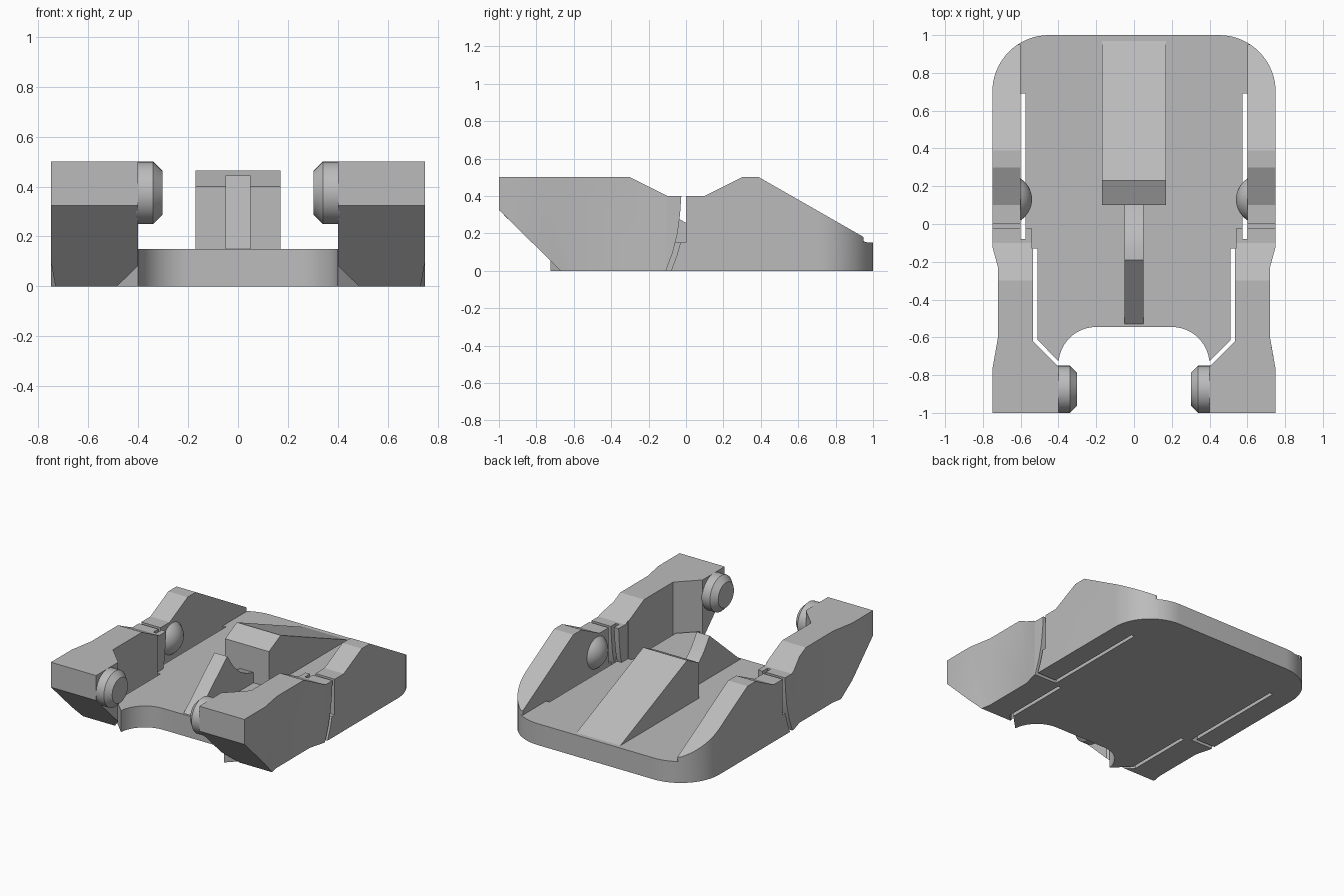
import bpy, bmesh, math
from mathutils import Vector

if "Cube" in bpy.data.objects:
    bpy.data.objects.remove(bpy.data.objects["Cube"])

grey = bpy.data.materials.new("plain_grey")
grey.diffuse_color = (0.5, 0.5, 0.5, 1)
grey.use_nodes = True
grey.node_tree.nodes["Principled BSDF"].inputs["Base Color"].default_value = grey.diffuse_color


def prism(name, pts, lo, hi, axis="z"):
    """Extrude a 2D outline: (x, y) along z, or (y, z) along x."""
    place = (lambda p, t: (p[0], p[1], t)) if axis == "z" else (lambda p, t: (t, p[0], p[1]))
    bm = bmesh.new()
    face = bm.faces.new([bm.verts.new(place(p, lo)) for p in pts])
    new = bmesh.ops.extrude_face_region(bm, geom=[face])["geom"]
    step = Vector(place((0, 0), hi - lo))
    bmesh.ops.translate(bm, vec=step, verts=[v for v in new if isinstance(v, bmesh.types.BMVert)])
    return finish(name, bm)


def lathe(name, profile, y, z, steps=40):
    """Spin (x, radius) points round an axis parallel to x."""
    bm = bmesh.new()
    vs = [bm.verts.new((x, y + r, z)) for x, r in profile]
    edges = [bm.edges.new(e) for e in zip(vs, vs[1:])]
    bmesh.ops.spin(bm, geom=vs + edges, cent=(0, y, z), axis=(1, 0, 0),
                   angle=2 * math.pi, steps=steps)
    bmesh.ops.remove_doubles(bm, verts=bm.verts, dist=0.0005)
    return finish(name, bm)


def finish(name, bm):
    bmesh.ops.recalc_face_normals(bm, faces=bm.faces)
    me = bpy.data.meshes.new(name)
    bm.to_mesh(me)
    bm.free()
    me.materials.append(grey)
    ob = bpy.data.objects.new(name, me)
    bpy.context.collection.objects.link(ob)
    return ob


def activate(ob):
    bpy.ops.object.select_all(action="DESELECT")
    ob.select_set(True)
    bpy.context.view_layer.objects.active = ob


def combine(ob, cutter, operation):
    activate(ob)
    mod = ob.modifiers.new("cut", "BOOLEAN")
    mod.object, mod.operation, mod.solver = cutter, operation, "EXACT"
    bpy.ops.object.modifier_apply(modifier=mod.name)
    bpy.data.objects.remove(cutter)


def mirror(ob):
    activate(ob)
    mod = ob.modifiers.new("mirror", "MIRROR")
    mod.use_mirror_merge = False
    bpy.ops.object.modifier_apply(modifier=mod.name)


def arc(cx, cy, r, a0, a1, n):
    return [(cx + r * math.cos(math.radians(a0 + (a1 - a0) * i / n)),
             cy + r * math.sin(math.radians(a0 + (a1 - a0) * i / n))) for i in range(n + 1)]


# Base plate with a scooped front edge and hinge tabs
half = (arc(0.45, 0.7, 0.3, 90, 60, 6)
        + [(0.6, 0.69), (0.575, 0.69), (0.575, -0.13), (0.51, -0.13), (0.51, -0.615), (0.4, -0.725)]
        + arc(0.2, -0.745, 0.2, 6, 90, 10))
prism("base_plate", half + [(-x, y) for x, y in reversed(half)], 0, 0.15)

# Rear side walls, rounded in plan and cut to the side profile
wall = prism("rear_walls", [(0.6, -0.2), (0.75, -0.2)] + arc(0.45, 0.7, 0.3, 0, 60, 12), -0.1, 0.6)
combine(wall, prism("wall_profile", [
    (-0.08, 0), (-0.05, 0.08), (-0.03, 0.15), (0, 0.15), (0, 0.4), (0.1, 0.4), (0.3, 0.5),
    (0.39, 0.5), (0.95, 0.18), (0.95, 0.15), (1.1, 0.15), (1.1, 0)], 0.5, 0.9, "x"), "INTERSECT")
mirror(wall)

# Front arms, waisted in plan, with a curved rear face at the hinge gap
arm = prism("front_arms", [
    (0.4, -1.1), (0.75, -1.1), (0.75, -0.77), (0.72, -0.6), (0.72, -0.23), (0.75, -0.12),
    (0.75, 0.1), (0.54, 0.1), (0.54, -0.13), (0.535, -0.13), (0.535, -0.62), (0.4, -0.755)], -0.1, 0.6)
combine(arm, prism("arm_profile", [
    (-1, 0.325), (-0.67, 0), (-0.107, 0), (-0.07, 0.1), (-0.045, 0.2), (-0.032, 0.3),
    (-0.025, 0.4), (-0.1, 0.4), (-0.3, 0.5), (-1, 0.5)], 0.3, 0.9, "x"), "INTERSECT")
combine(arm, prism("slit", [(0.575, -0.08), (0.6, -0.08), (0.6, 0.2), (0.575, 0.2)], -0.2, 0.7),
        "DIFFERENCE")
mirror(arm)

# Chamfered pins on the inner faces of the arms
mirror(lathe("arm_pins", [(0.41, 0), (0.41, 0.125), (0.34, 0.125), (0.302, 0.087), (0.302, 0)],
             -0.875, 0.375))

# Domed bumps on the inner faces of the walls
R = 0.131
dome = [(0.671 - R * math.cos(a), R * math.sin(a)) for a in [i * 1.02 / 8 for i in range(9)]]
mirror(lathe("wall_bumps", dome + [(0.61, 0.11), (0.61, 0)], 0.13, 0.275))

# Central ramp and the hooked rib in front of it
prism("centre_ramp", [(0.1, 0.14), (0.1, 0.4), (0.23, 0.465), (0.97, 0.15), (0.97, 0.14)],
      -0.17, 0.17, "x")
prism("centre_rib", [(-0.53, 0.14), (-0.53, 0.15), (-0.19, 0.445), (-0.13, 0.36), (-0.06, 0.29),
                     (0.02, 0.245), (0.11, 0.22), (0.11, 0.14)], -0.05, 0.05, "x")

# Smooth the curves, keep the edges sharp
for ob in bpy.context.scene.objects:
    activate(ob)
    bpy.ops.object.shade_smooth_by_angle(angle=math.radians(20))
